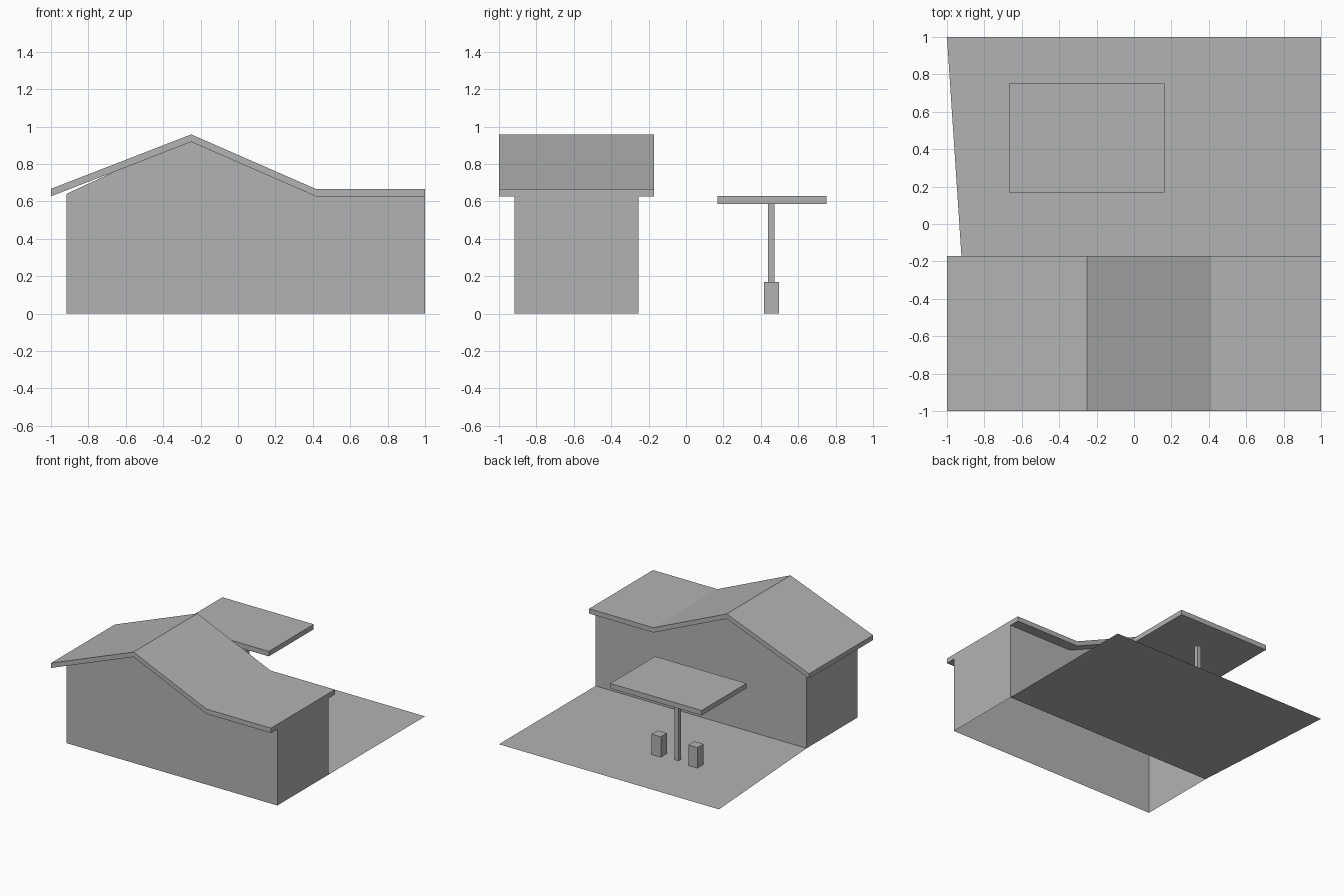
import bpy

cube = bpy.data.objects.get("Cube")
if cube:
    bpy.data.objects.remove(cube, do_unlink=True)

# Single plain colour
grey = bpy.data.materials.new("plain_grey")
grey.use_nodes = True
colour = (0.45, 0.45, 0.45, 1)
grey.diffuse_color = colour
for node in grey.node_tree.nodes:
    if node.type == 'BSDF_PRINCIPLED':
        node.inputs["Base Color"].default_value = colour


def make(name, verts, faces):
    mesh = bpy.data.meshes.new(name)
    mesh.from_pydata(verts, [], faces)
    mesh.materials.append(grey)
    mesh.update()
    obj = bpy.data.objects.new(name, mesh)
    bpy.context.collection.objects.link(obj)
    return obj


def extrude_y(name, profile, y0, y1, skip=()):
    """Extrude an anticlockwise x-z profile along y, leaving out the listed side faces."""
    n = len(profile)
    verts = [(x, y, z) for y in (y0, y1) for x, z in profile]
    faces = [tuple(range(n)), tuple(reversed(range(n, 2 * n)))]
    for i in range(n):
        j = (i + 1) % n
        if i not in skip:
            faces.append((i, i + n, j + n, j))
    return make(name, verts, faces)


def box(name, x, y, z0, z1, width, depth):
    a, b = x - width / 2, x + width / 2
    profile = [(a, z0), (b, z0), (b, z1), (a, z1)]
    return extrude_y(name, profile, y - depth / 2, y + depth / 2)


# Building walls: a shell open below and under the roof
walls = [(-0.917, 0), (1, 0), (1, 0.63), (0.415, 0.63), (-0.25, 0.95), (-0.917, 0.64)]
extrude_y("walls", walls, -0.917, -0.255, skip=(0, 2, 3, 4))

# Folded roof slab with vertical ends
top = [(-1, 0.667), (-0.25, 0.958), (0.415, 0.667), (1, 0.667)]
under = [(x, z - 0.04) for x, z in top]
extrude_y("roof", under + top[::-1], -1, -0.17)

# Forecourt sheet with a slanted left edge
make("forecourt", [(-0.917, -0.255, 0), (1, -0.255, 0), (1, 1, 0), (-1, 1, 0)], [(0, 1, 2, 3)])

# Canopy on a single post, with a pump on either side
box("canopy", -0.252, 0.459, 0.587, 0.628, 0.83, 0.583)
box("canopy_post", -0.245, 0.455, 0, 0.587, 0.035, 0.034)
for side, x in (("right", -0.41), ("left", -0.077)):
    box(side + "_pump", x, 0.457, 0, 0.168, 0.083, 0.08)
